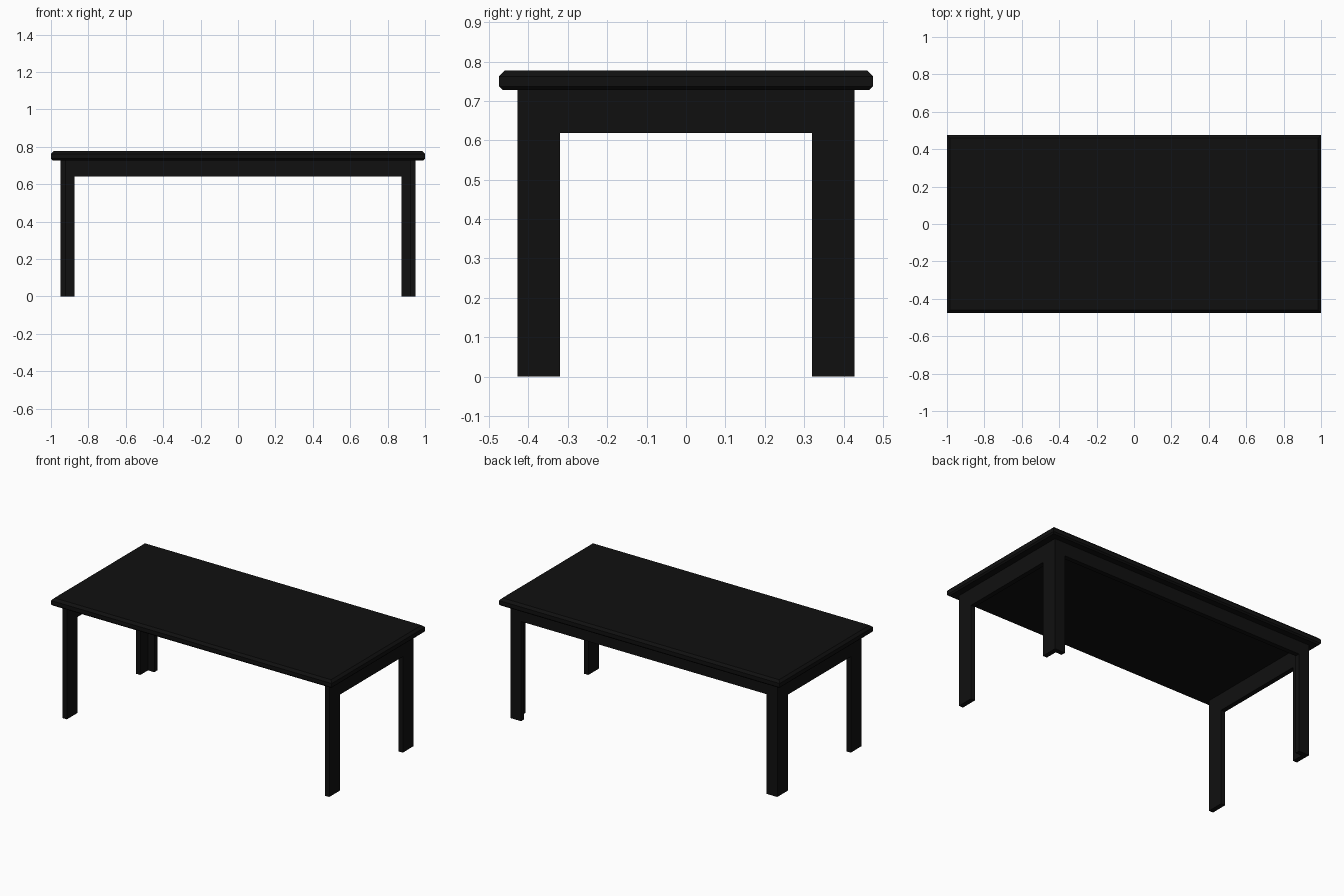
import bpy, bmesh

if "Cube" in bpy.data.objects:
    bpy.data.objects.remove(bpy.data.objects["Cube"])

black = bpy.data.materials.new("black")
black.diffuse_color = (0.005, 0.005, 0.005, 1)
black.use_nodes = True
black.node_tree.nodes["Principled BSDF"].inputs["Base Color"].default_value = black.diffuse_color


def prism(name, outline, z0, z1):
    """Extrude a flat XY outline from z0 to z1."""
    bm = bmesh.new()
    face = bm.faces.new([bm.verts.new((x, y, z0)) for x, y in outline])
    ext = bmesh.ops.extrude_face_region(bm, geom=[face])
    verts = [v for v in ext["geom"] if isinstance(v, bmesh.types.BMVert)]
    bmesh.ops.translate(bm, verts=verts, vec=(0, 0, z1 - z0))
    bmesh.ops.recalc_face_normals(bm, faces=bm.faces)
    me = bpy.data.meshes.new(name)
    bm.to_mesh(me)
    bm.free()
    me.materials.append(black)
    ob = bpy.data.objects.new(name, me)
    bpy.context.collection.objects.link(ob)
    return ob


def rect(x0, x1, y0, y1):
    return [(x0, y0), (x1, y0), (x1, y1), (x0, y1)]


TOP, UNDER = 0.777, 0.728      # table top heights
X, Y, T = 0.95, 0.428, 0.03    # frame half sizes and board thickness
XI, YI = 0.875, 0.32           # inner edges of the legs

# Table top with a chamfered rim, larger chamfer above than below
top = prism("table_top", rect(-1, 1, -0.475, 0.475), UNDER, TOP)
bm = bmesh.new()
bm.from_mesh(top.data)
for z, size in ((TOP, 0.015), (UNDER, 0.009)):
    edges = [e for e in bm.edges if all(abs(v.co.z - z) < 1e-4 for v in e.verts)]
    bmesh.ops.bevel(bm, geom=edges, offset=size, segments=1, affect='EDGES')
bm.to_mesh(top.data)
bm.free()

# Legs and side aprons, mirrored left to right
l_shape = [(X, Y), (XI, Y), (XI, Y - T), (X - T, Y - T), (X - T, YI), (X, YI)]
parts = [
    prism("back_leg", l_shape, 0, UNDER),
    prism("front_leg", rect(X - T, X, -Y, -YI), 0, UNDER),
    prism("side_apron", rect(X - T, X, -YI, YI), 0.618, UNDER),
]
for ob in parts:
    m = ob.modifiers.new("mirror", 'MIRROR')
    m.use_axis = (True, False, False)
    m.use_mirror_merge = False

# Back apron between the back legs; the front stays open
prism("back_apron", rect(-XI, XI, Y - T, Y), 0.642, UNDER)
